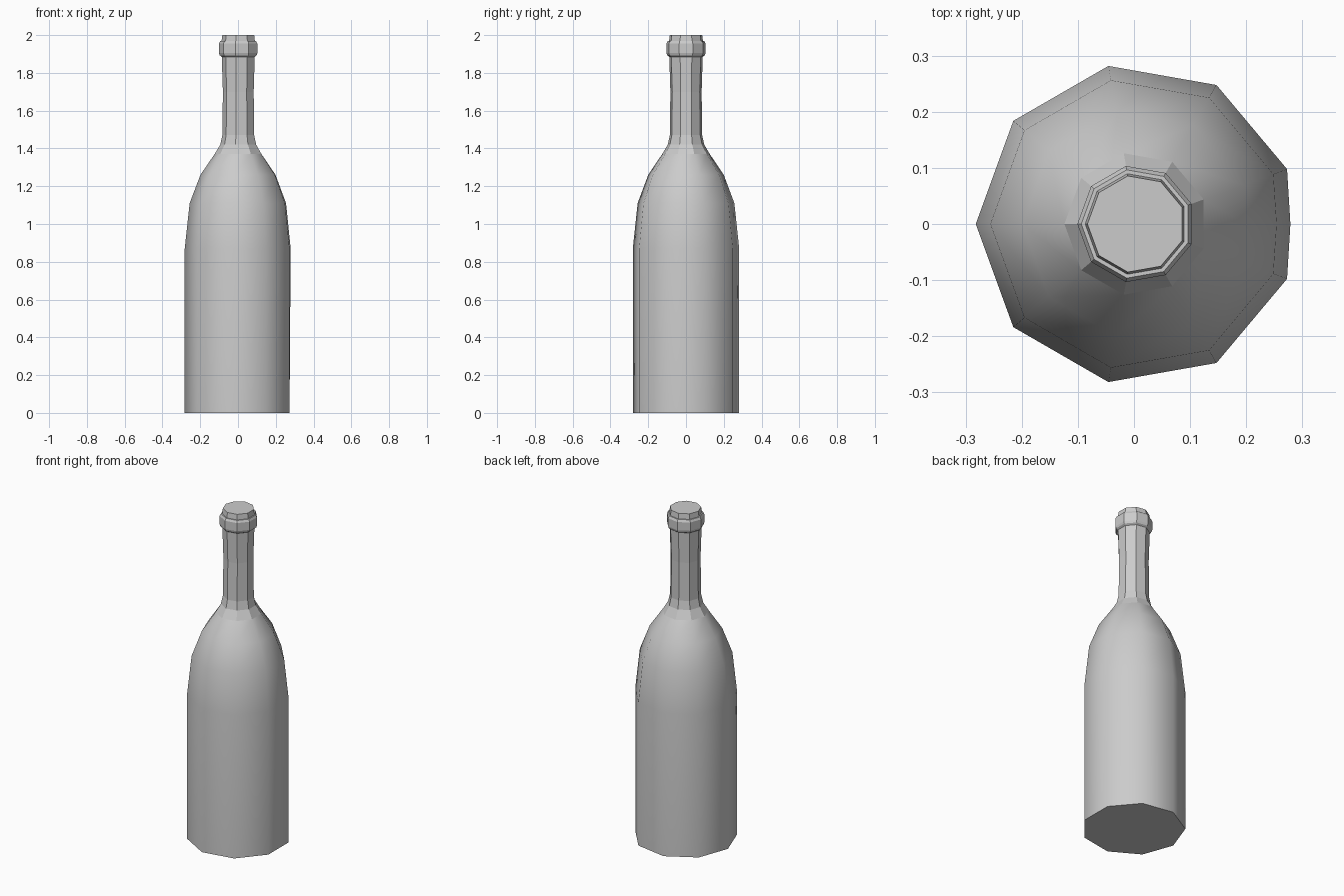
import bpy, bmesh
from math import cos, sin, radians

if "Cube" in bpy.data.objects:
    bpy.data.objects.remove(bpy.data.objects["Cube"])

SIDES = 9


def lathe(name, profile, smooth_bands, cx=0.004, seam=None):
    """Revolve (radius, z) points into a nine-sided closed solid."""
    bm = bmesh.new()
    rings = []
    for i, (r, z) in enumerate(profile):
        ring = [bm.verts.new((cx + r * cos(radians(20 + 40 * k)),
                              r * sin(radians(20 + 40 * k)), z))
                for k in range(SIDES)]
        # Slight extra seam corner in the middle of the +x side
        if seam:
            ring.append(bm.verts.new((cx + r * cos(radians(20)) + seam[i], 0, z)))
        rings.append(ring)
    n = len(rings[0])
    for i in range(len(rings) - 1):
        for k in range(n):
            j = (k + 1) % n
            f = bm.faces.new((rings[i][k], rings[i][j],
                              rings[i + 1][j], rings[i + 1][k]))
            f.smooth = i in smooth_bands
    bm.faces.new(rings[0][::-1])
    bm.faces.new(rings[-1])
    bmesh.ops.recalc_face_normals(bm, faces=bm.faces[:])
    mesh = bpy.data.meshes.new(name)
    bm.to_mesh(mesh)
    bm.free()
    obj = bpy.data.objects.new(name, mesh)
    bpy.context.collection.objects.link(obj)
    return obj


# Bottle: smooth body and shoulders, faceted neck, collar and mouth
bottle = [
    (0.286, 0.0), (0.286, 0.87), (0.260, 1.11), (0.203, 1.26),
    (0.128, 1.37), (0.098, 1.42), (0.087, 1.47),
    (0.084, 1.70), (0.090, 1.885),
    (0.101, 1.893), (0.105, 1.905), (0.105, 1.955), (0.098, 1.968),
    (0.091, 1.968), (0.087, 2.0),
]
seam = [0.0, 0.006, 0.006, 0.004] + [0.0] * 11
lathe("bottle", bottle, {0, 1, 2, 3}, seam=seam)
